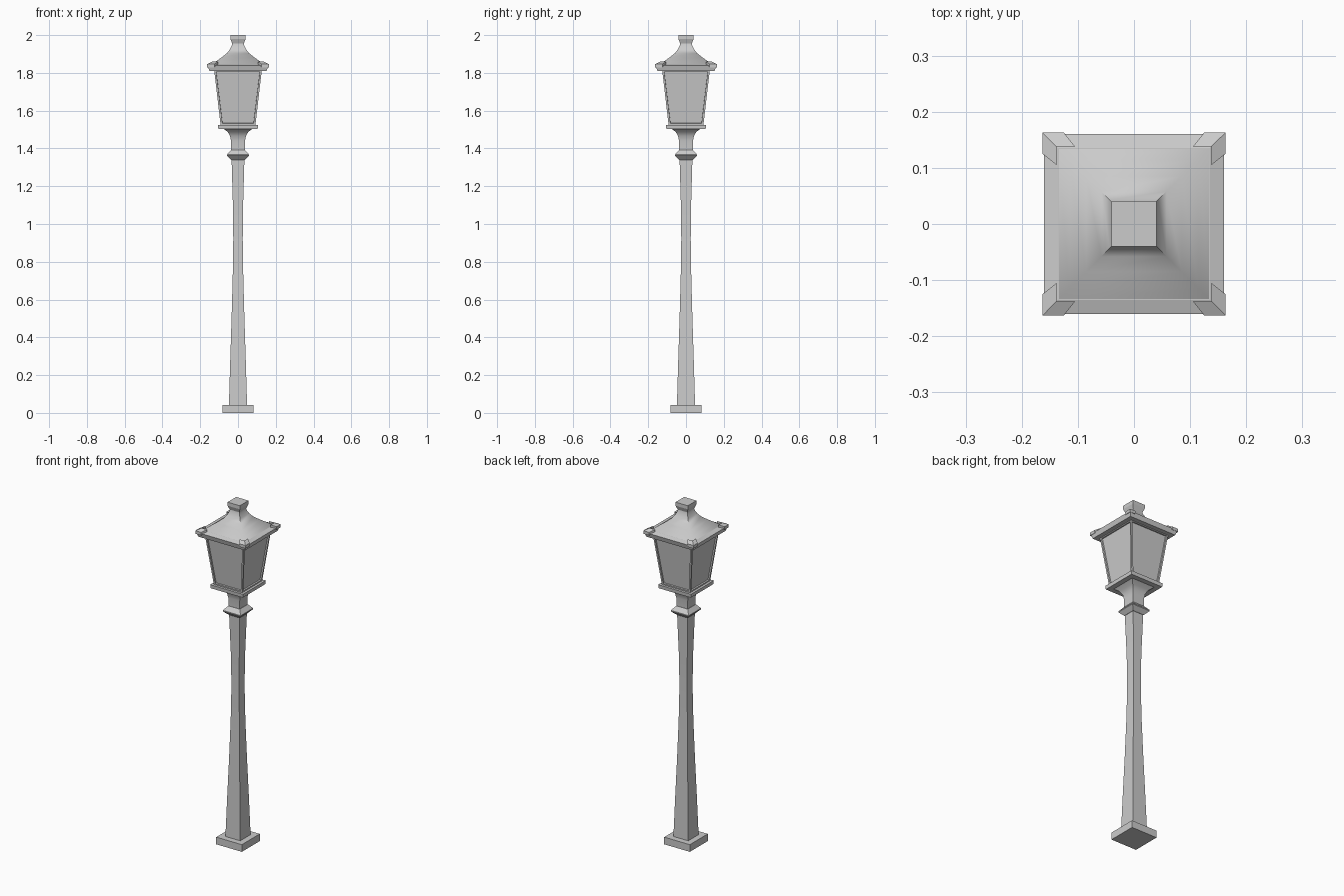
import bpy, bmesh, math

if "Cube" in bpy.data.objects:
    bpy.data.objects.remove(bpy.data.objects["Cube"])


def finish(name, bm, smooth=None):
    bmesh.ops.recalc_face_normals(bm, faces=bm.faces)
    mesh = bpy.data.meshes.new(name)
    bm.to_mesh(mesh)
    bm.free()
    ob = bpy.data.objects.new(name, mesh)
    bpy.context.collection.objects.link(ob)
    if smooth:
        bpy.ops.object.select_all(action='DESELECT')
        ob.select_set(True)
        bpy.context.view_layer.objects.active = ob
        bpy.ops.object.shade_smooth_by_angle(angle=math.radians(smooth))
    return ob


def square_loft(name, profile, inset=None, smooth=None):
    """Stack square sections given as (half width, height)."""
    bm = bmesh.new()
    rings = [[bm.verts.new((sx * h, sy * h, z))
              for sx, sy in ((-1, -1), (1, -1), (1, 1), (-1, 1))]
             for h, z in profile]
    bm.faces.new(rings[0][::-1])
    bm.faces.new(rings[-1])
    sides = [bm.faces.new((a[i], a[(i + 1) % 4], b[(i + 1) % 4], b[i]))
             for a, b in zip(rings, rings[1:]) for i in range(4)]
    if inset:
        bmesh.ops.recalc_face_normals(bm, faces=bm.faces)
        # narrow frame, then a straight step back to the pane
        bmesh.ops.inset_individual(bm, faces=sides, thickness=inset[0])
        bmesh.ops.inset_individual(bm, faces=sides, thickness=0.001, depth=-inset[1])
    return finish(name, bm, smooth)


# Post
square_loft("base_plinth", [(0.083, 0), (0.083, 0.042)])
square_loft("post", [(0.048, 0.042), (0.041, 0.28), (0.034, 0.5), (0.028, 0.72),
                     (0.025, 0.92), (0.027, 1.1), (0.034, 1.345)], smooth=20)
square_loft("collar", [(0.036, 1.34), (0.042, 1.346), (0.058, 1.362),
                       (0.058, 1.368), (0.037, 1.392)])
square_loft("neck", [(0.036, 1.385), (0.037, 1.44), (0.042, 1.467),
                     (0.054, 1.487), (0.075, 1.503)], smooth=35)

# Lantern
square_loft("lantern_tray", [(0.104, 1.503), (0.106, 1.524)])
square_loft("lantern_body", [(0.092, 1.522), (0.126, 1.815)], inset=(0.014, 0.008))

# Roof
square_loft("roof_eave", [(0.152, 1.811), (0.160, 1.838), (0.135, 1.846)])
square_loft("roof", [(0.136, 1.844), (0.115, 1.862), (0.085, 1.883), (0.058, 1.905),
                     (0.043, 1.925), (0.033, 1.945), (0.031, 1.957)], smooth=65)
square_loft("finial", [(0.031, 1.955), (0.040, 1.979), (0.040, 2.0)])

# Angled corner caps on the eave: (x, y, top height)
cap = [(0.163, 0.163, 1.847), (0.125, 0.163, 1.847), (0.105, 0.138, 1.859),
       (0.138, 0.138, 1.859), (0.138, 0.105, 1.859), (0.163, 0.125, 1.847)]
for label, sx, sy in (("front_left", -1, -1), ("front_right", 1, -1),
                      ("back_left", -1, 1), ("back_right", 1, 1)):
    bm = bmesh.new()
    top = [bm.verts.new((sx * x, sy * y, z)) for x, y, z in cap]
    low = [bm.verts.new((sx * x, sy * y, z - 0.018)) for x, y, z in cap]
    # two mitred arms meeting on the diagonal
    for arm in ((0, 1, 2, 3), (0, 3, 4, 5)):
        bm.faces.new([top[i] for i in arm])
        bm.faces.new([low[i] for i in reversed(arm)])
    for i in range(6):
        j = (i + 1) % 6
        bm.faces.new((top[i], low[i], low[j], top[j]))
    finish("roof_cap_" + label, bm)
